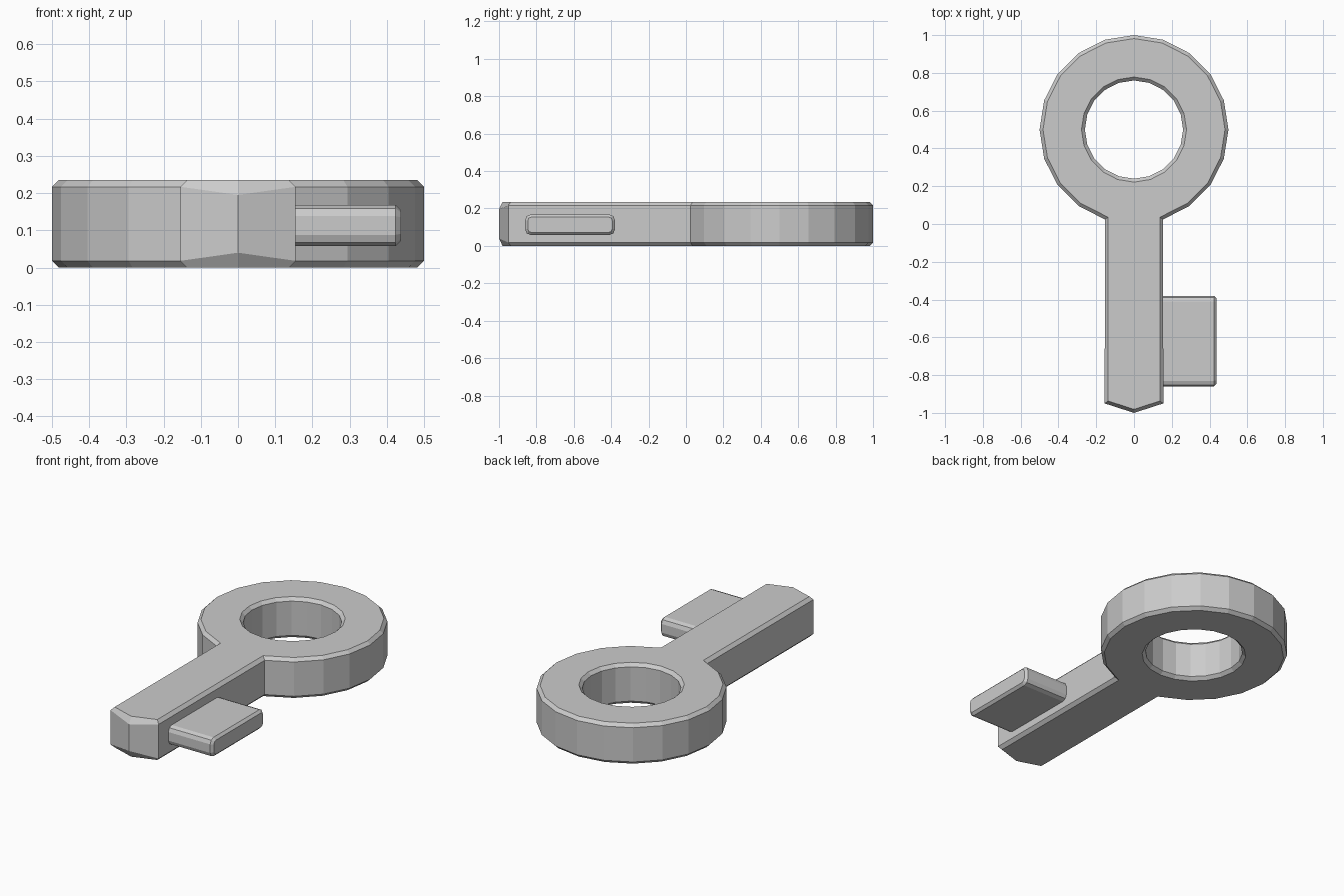
import bpy, bmesh
from math import sin, cos, radians

if "Cube" in bpy.data.objects:
    bpy.data.objects.remove(bpy.data.objects["Cube"])

HEIGHT, MID, CHAMFER = 0.235, 0.1175, 0.018

grey = bpy.data.materials.new("plain grey")
grey.use_nodes = True
colour = (0.6, 0.6, 0.6, 1)
grey.diffuse_color = colour
grey.node_tree.nodes["Principled BSDF"].inputs["Base Color"].default_value = colour


def arc(radius, start, end, step=18):
    """Points of a 20-sided ring around the middle of the bow."""
    return [(radius * cos(radians(a)), 0.5 + radius * sin(radians(a)))
            for a in range(start, end + 1, step)]


# Bow and shaft: one outline with a hole, thickened and chamfered
outline = arc(0.5, -72, 252) + [(-0.155, -0.95), (0, -1), (0.155, -0.95)]
hole = arc(0.26, 0, 342)
curve = bpy.data.curves.new("bow_and_shaft", "CURVE")
curve.dimensions = "2D"
curve.fill_mode = "BOTH"
curve.extrude = HEIGHT / 2 - CHAMFER
curve.bevel_depth = CHAMFER
curve.bevel_resolution = 0
curve.offset = -CHAMFER
for points in (outline, hole):
    spline = curve.splines.new("POLY")
    spline.points.add(len(points) - 1)
    for point, (x, y) in zip(spline.points, points):
        point.co = (x, y, MID, 1)
    spline.use_cyclic_u = True
temp = bpy.data.objects.new("outline_helper", curve)
bpy.context.collection.objects.link(temp)
bpy.context.view_layer.update()
mesh = bpy.data.meshes.new_from_object(
    temp.evaluated_get(bpy.context.evaluated_depsgraph_get()))
bpy.data.objects.remove(temp)

bm = bmesh.new()
bm.from_mesh(mesh)
bmesh.ops.remove_doubles(bm, verts=bm.verts, dist=0.0005)
# Set the body on the ground
low = min(v.co.z for v in bm.verts)
bmesh.ops.translate(bm, vec=(0, 0, -low), verts=bm.verts)
# Soften the point at the end of the shaft
for v in bm.verts:
    if v.co.y < -0.99:
        v.co.z = MID + (v.co.z - MID) * 0.78
bmesh.ops.recalc_face_normals(bm, faces=bm.faces)
bm.to_mesh(mesh)
bm.free()
mesh.name = "bow_and_shaft"
body = bpy.data.objects.new("bow_and_shaft", mesh)

# Bit: a rounded bar on the left side of the shaft
bm = bmesh.new()
bmesh.ops.create_cube(bm, size=1)
bmesh.ops.scale(bm, vec=(0.335, 0.48, 0.11), verts=bm.verts)
bmesh.ops.translate(bm, vec=(0.27, -0.62, 0.113), verts=bm.verts)
long_edges = [e for e in bm.edges
              if abs(e.verts[0].co.x - e.verts[1].co.x) > 0.1]
bmesh.ops.bevel(bm, geom=long_edges, offset=0.03, segments=2,
                profile=0.5, affect="EDGES")
end_edges = [e for e in bm.edges if all(v.co.x > 0.43 for v in e.verts)]
bmesh.ops.bevel(bm, geom=end_edges, offset=0.014, segments=1, affect="EDGES")
mesh = bpy.data.meshes.new("bit")
bm.to_mesh(mesh)
bm.free()
bit = bpy.data.objects.new("bit", mesh)

for part in (body, bit):
    bpy.context.collection.objects.link(part)
    part.data.materials.clear()
    part.data.materials.append(grey)
    for face in part.data.polygons:
        face.use_smooth = False
        face.material_index = 0
